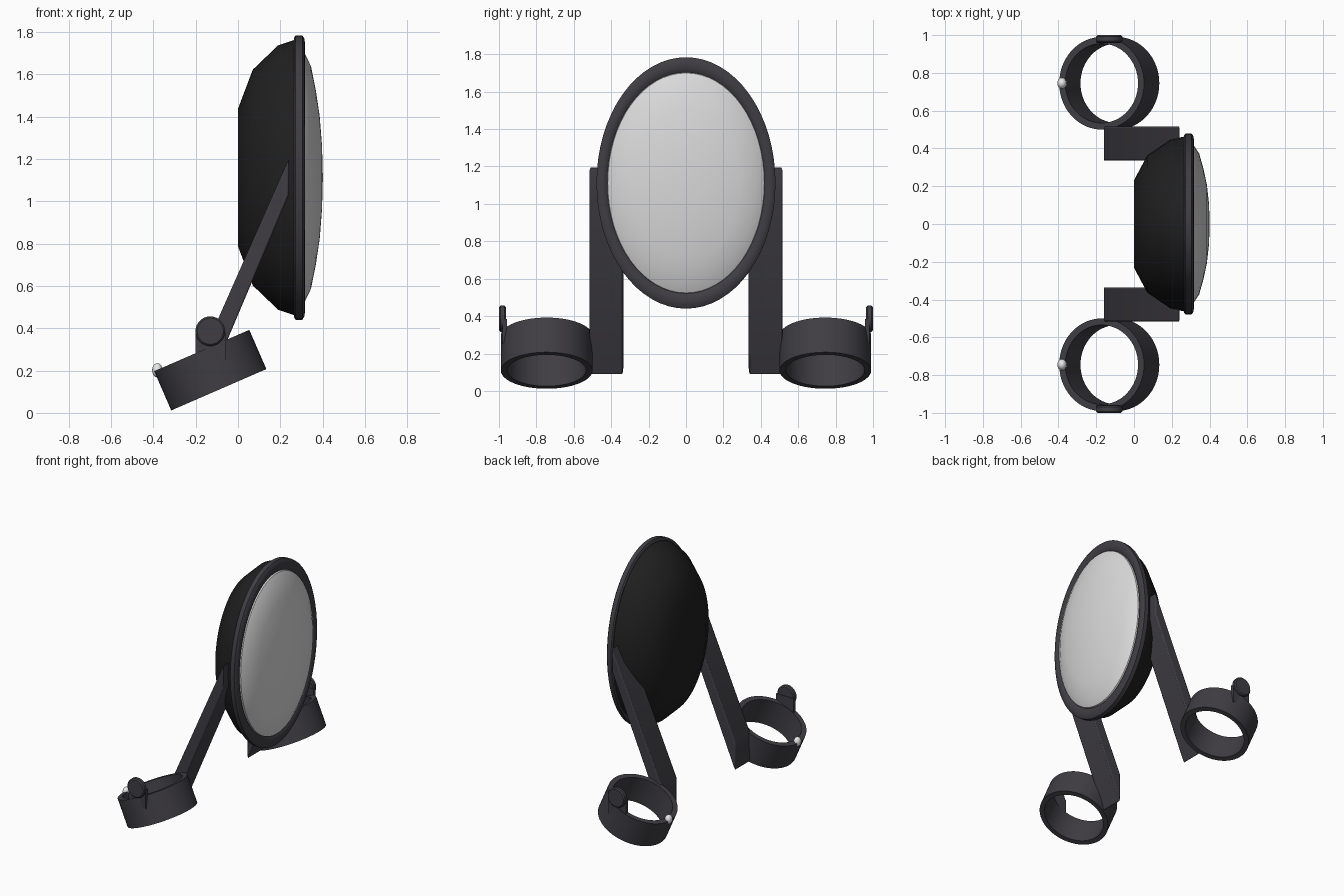
import bpy, bmesh, math
from mathutils import Matrix, Vector

cube = bpy.data.objects.get("Cube")
if cube:
    bpy.data.objects.remove(cube, do_unlink=True)


def material(name, rgb, rough=0.6):
    m = bpy.data.materials.new(name)
    m.use_nodes = True
    m.diffuse_color = (*rgb, 1)
    node = next(n for n in m.node_tree.nodes if n.type == "BSDF_PRINCIPLED")
    node.inputs["Base Color"].default_value = (*rgb, 1)
    node.inputs["Roughness"].default_value = rough
    return m


charcoal = material("charcoal plastic", (0.05, 0.047, 0.056))
black = material("black shell", (0.014, 0.014, 0.014))
silver = material("silver glass", (0.7, 0.7, 0.7), 0.3)
white = material("white lamp", (0.9, 0.9, 0.9))


def finish(name, bm, mat, matrix=Matrix(), bevel=0, angle=35):
    bmesh.ops.remove_doubles(bm, verts=bm.verts, dist=0.0001)
    bmesh.ops.recalc_face_normals(bm, faces=bm.faces)
    mesh = bpy.data.meshes.new(name)
    bm.to_mesh(mesh)
    bm.free()
    mesh.materials.append(mat)
    ob = bpy.data.objects.new(name, mesh)
    bpy.context.collection.objects.link(ob)
    ob.matrix_world = matrix
    if bevel:
        mod = ob.modifiers.new("Bevel", "BEVEL")
        mod.width = bevel
        mod.segments = 2
    bpy.ops.object.select_all(action="DESELECT")
    ob.select_set(True)
    bpy.context.view_layer.objects.active = ob
    bpy.ops.object.shade_smooth_by_angle(angle=math.radians(angle))
    return ob


def lathe(name, profile, mat, matrix=Matrix(), aspect=1, closed=False, n=64):
    """Sweep (height, radius) points round the local x axis; aspect narrows y."""
    bm = bmesh.new()
    rings = []
    for h, r in profile:
        rings.append([bm.verts.new((h, r * aspect * math.cos(a), r * math.sin(a)))
                      for a in (2 * math.pi * i / n for i in range(n))])
    pairs = list(zip(rings, rings[1:]))
    if closed:
        pairs.append((rings[-1], rings[0]))
    for a, b in pairs:
        for i in range(n):
            j = (i + 1) % n
            bm.faces.new((a[i], a[j], b[j], b[i]))
    return finish(name, bm, mat, matrix)


def extrude_y(name, outline, y0, y1, mat, bevel=0):
    """Extrude an x, z outline between two y positions."""
    bm = bmesh.new()
    face = bm.faces.new([bm.verts.new((x, y0, z)) for x, z in outline])
    out = bmesh.ops.extrude_face_region(bm, geom=[face])
    verts = [g for g in out["geom"] if isinstance(g, bmesh.types.BMVert)]
    bmesh.ops.translate(bm, verts=verts, vec=(0, y1 - y0, 0))
    return finish(name, bm, mat, bevel=bevel)


# Oval mirror head
head = Matrix.Translation((0, 0, 1.112))
OVAL = 0.712
lathe("mirror_shell", [(0, 0), (0, 0.325), (0.07, 0.51), (0.19, 0.625), (0.28, 0.655)],
      black, head, OVAL)
lathe("mirror_rim", [(0.265, 0.6), (0.265, 0.66), (0.272, 0.672), (0.304, 0.672),
                     (0.314, 0.655), (0.317, 0.63), (0.314, 0.605), (0.3, 0.585)],
      charcoal, head, OVAL, closed=True)
lathe("mirror_glass", [(0.3, 0.592), (0.315, 0.588), (0.345, 0.525), (0.368, 0.41),
                       (0.386, 0.29), (0.397, 0.15), (0.401, 0)], silver, head, OVAL)

# Mirrored arms and clamps
tilt = Matrix.Rotation(math.radians(-113.5), 4, "Y")
for side, s in (("left", 1), ("right", -1)):
    extrude_y(side + "_arm", [(0.24, 1.2), (0.24, 1.03), (-0.16, 0.085), (-0.16, 0.295)],
              s * 0.335, s * 0.517, charcoal, bevel=0.008)
    # Tilted clamp ring
    lathe(side + "_clamp_ring", [(-0.101, 0.21), (-0.101, 0.245), (0.101, 0.245), (0.101, 0.21)],
          charcoal, Matrix.Translation((-0.131, s * 0.745, 0.202)) @ tilt, closed=True)
    # Tightening knob on its tab
    extrude_y(side + "_knob_tab", [(-0.2, 0.25), (-0.06, 0.25), (-0.06, 0.385), (-0.2, 0.385)],
              s * 0.958, s * 0.982, charcoal)
    lathe(side + "_knob", [(0, 0), (0, 0.062), (0.008, 0.07), (0.03, 0.07), (0.038, 0.062), (0.038, 0)],
          charcoal, Matrix.Translation((-0.131, s * 0.962, 0.386)) @ Matrix.Rotation(s * math.pi / 2, 4, "Z"),
          n=32)
    # Small lamp on the ring edge
    bm = bmesh.new()
    bmesh.ops.create_uvsphere(bm, u_segments=16, v_segments=8, radius=1,
                              matrix=Matrix.Diagonal((0.025, 0.03, 0.034, 1)))
    finish(side + "_lamp", bm, white, Matrix.Translation((-0.381, s * 0.745, 0.201)))
